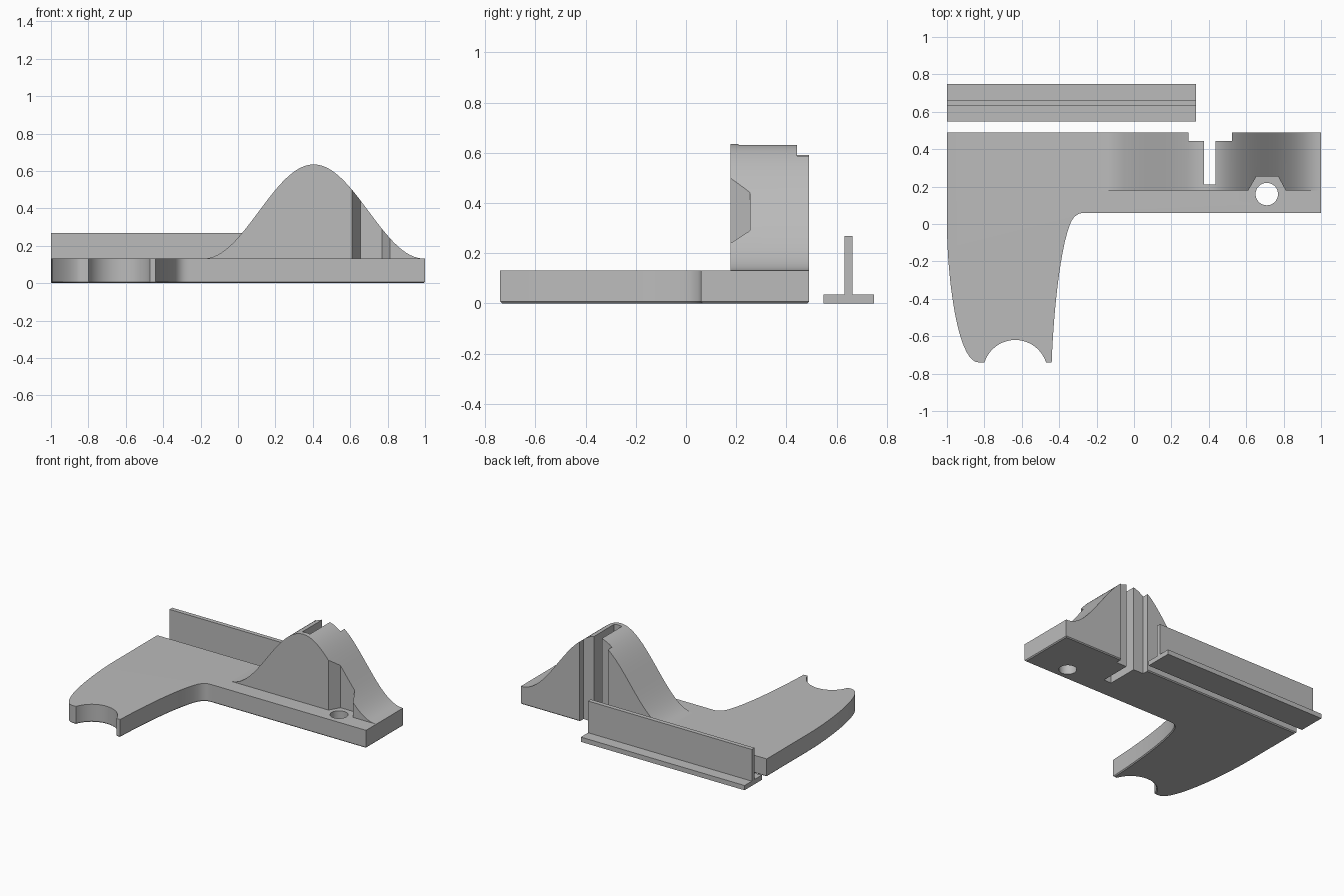
import bpy, bmesh, math
from mathutils import Vector
from mathutils.geometry import interpolate_bezier

cube = bpy.data.objects.get("Cube")
if cube:
    bpy.data.objects.remove(cube, do_unlink=True)

GREY = (0.5, 0.5, 0.5, 1)
grey = bpy.data.materials.new("plain grey")
grey.use_nodes = True
grey.diffuse_color = GREY
grey.node_tree.nodes["Principled BSDF"].inputs["Base Color"].default_value = GREY


def prism(name, points, axis, low, high, chamfer=0):
    """Extrude a 2D profile along an axis; optionally chamfer the low rim."""
    place = {"x": lambda p: (low, p[0], p[1]),
             "y": lambda p: (p[0], low, p[1]),
             "z": lambda p: (p[0], p[1], low)}[axis]
    step = Vector([(high - low) * (a == axis) for a in "xyz"])
    bm = bmesh.new()
    base = bm.faces.new([bm.verts.new(place(p)) for p in points])
    rim = list(base.edges)
    top = bmesh.ops.extrude_face_region(bm, geom=[base], use_keep_orig=True)
    bmesh.ops.translate(bm, vec=step, verts=[g for g in top["geom"] if isinstance(g, bmesh.types.BMVert)])
    bmesh.ops.recalc_face_normals(bm, faces=bm.faces)
    if chamfer:
        bmesh.ops.bevel(bm, geom=rim, offset=chamfer, segments=1, affect="EDGES")
    mesh = bpy.data.meshes.new(name)
    bm.to_mesh(mesh)
    bm.free()
    mesh.materials.append(grey)
    ob = bpy.data.objects.new(name, mesh)
    bpy.context.collection.objects.link(ob)
    return ob


def boolean(target, other, operation):
    """Combine two solids and discard the helper."""
    mod = target.modifiers.new("cut", "BOOLEAN")
    mod.operation, mod.solver, mod.object = operation, "EXACT", other
    bpy.context.view_layer.objects.active = target
    bpy.ops.object.modifier_apply(modifier=mod.name)
    bpy.data.objects.remove(other, do_unlink=True)


def curve(a, b, c, d, count):
    return [(p.x, p.y) for p in interpolate_bezier(*[Vector(q) for q in (a, b, c, d)], count)]


def rect(x0, x1, y0, y1):
    return [(x0, y0), (x1, y0), (x1, y1), (x0, y1)]


def arc(cx, cy, r, start, end, count):
    angles = [start + (end - start) * i / count for i in range(count + 1)]
    return [(cx + r * math.cos(a), cy + r * math.sin(a)) for a in angles]


PLATE_TOP = 0.132
BACK = 0.49

# Base plate with a curved arm and a scalloped end
outline = [(-1, BACK)]
outline += curve((-1, 0), (-1, -0.25), (-0.95, -0.74), (-0.83, -0.74), 20)
tip = math.asin(0.053 / 0.173)
outline += arc(-0.635, -0.793, 0.173, math.pi - tip, tip, 20)
outline += curve((-0.44, -0.74), (-0.43, -0.45), (-0.39, -0.1), (-0.335, 0.015), 14)
outline += curve((-0.335, 0.015), (-0.31, 0.06), (-0.28, 0.06), (-0.25, 0.06), 7)[1:]
outline += [(1, 0.06), (1, BACK)]
bracket = prism("base_plate_with_hump", outline, "z", 0, PLATE_TOP, 0.007)

# Bell-shaped hump along the back edge
HALF, CENTRE, RISE, STEPS = 0.588, 0.405, 0.503, 64
bell = [(CENTRE + HALF * t, PLATE_TOP + RISE * (0.5 + 0.5 * math.cos(math.pi * t)))
        for t in [2 * i / STEPS - 1 for i in range(STEPS + 1)]]
bell += [(CENTRE + HALF, 0.08), (CENTRE - HALF, 0.08)]
boolean(bracket, prism("hump", bell, "y", 0.178, BACK), "UNION")

# T-shaped slot, screw hole and the screw-head clearance
slot = rect(0.375, 0.437, 0.21, 0.6)
recess = rect(0.292, 0.523, 0.443, 0.6)
clearance = [(0.585, 0.13), (0.835, 0.13), (0.77, 0.255), (0.655, 0.255)]
clearance = [(0.607, 0.12), (0.817, 0.12), (0.812, 0.178), (0.77, 0.255), (0.655, 0.255), (0.61, 0.178)]
hole = arc(0.71, 0.16, 0.06, 0, math.tau, 40)[:-1]
for label, shape, low in (("slot_cutter", slot, -0.1), ("recess_cutter", recess, -0.1),
                          ("clearance_cutter", clearance, PLATE_TOP), ("hole_cutter", hole, -0.1)):
    boolean(bracket, prism(label, shape, "z", low, 1), "DIFFERENCE")

# Separate T-section rail behind the plate
half_section = [(0.1, 0), (0.1, 0.035), (0.016, 0.035), (0.016, 0.268)]
section = [(0.648 + y, z) for y, z in half_section]
section += [(0.648 - y, z) for y, z in reversed(half_section)]
rail = prism("t_rail", section, "x", -1, 0.332)

# Smooth the curved walls, keep corners crisp
bpy.ops.object.select_all(action="DESELECT")
for ob in (bracket, rail):
    ob.select_set(True)
bpy.context.view_layer.objects.active = bracket
bpy.ops.object.shade_smooth_by_angle(angle=math.radians(25))
